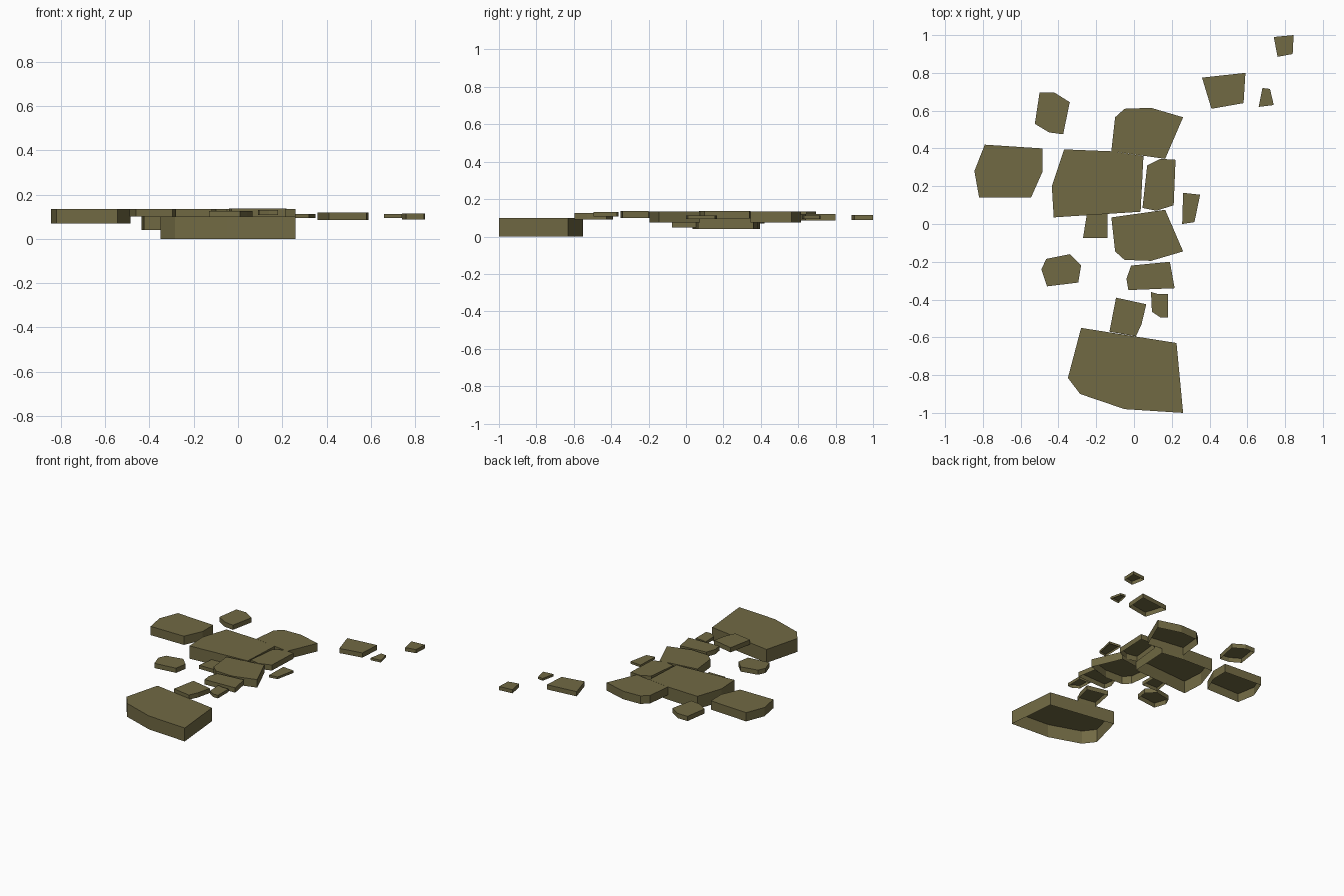
import bpy, bmesh

mat = bpy.data.materials.new("olive_stone")
mat.diffuse_color = (0.165, 0.143, 0.057, 1)


def slab(name, z0, z1, outline):
    """Extruded outline: side walls and a flat top, open underneath."""
    area = sum(a[0] * b[1] - b[0] * a[1]
               for a, b in zip(outline, outline[1:] + outline[:1]))
    if area < 0:
        outline = outline[::-1]
    bm = bmesh.new()
    low = [bm.verts.new((x, y, z0)) for x, y in outline]
    top = [bm.verts.new((x, y, z1)) for x, y in outline]
    bm.faces.new(top)
    n = len(outline)
    for i in range(n):
        j = (i + 1) % n
        bm.faces.new((low[i], low[j], top[j], top[i]))
    me = bpy.data.meshes.new(name)
    bm.to_mesh(me)
    bm.free()
    me.materials.append(mat)
    bpy.context.collection.objects.link(bpy.data.objects.new(name, me))


# Large front slab with the stone resting against it
slab("front_slab", 0.0, 0.1, [(-.28, -.55), (.225, -.63), (.26, -1), (-.05, -.98), (-.285, -.9), (-.35, -.815)])
slab("front_step", 0.09, 0.125, [(-.095, -.39), (.065, -.425), (.04, -.53), (.01, -.595), (-.13, -.57)])
slab("front_pebble", 0.107, 0.13, [(.09, -.36), (.125, -.37), (.18, -.37), (.18, -.495), (.14, -.495), (.095, -.465)])
slab("front_plate", 0.1, 0.136, [(-.015, -.22), (.19, -.2), (.215, -.34), (-.03, -.35), (-.04, -.29)])

# Central slab and the pair of slabs mirrored either side of it
slab("central_slab", 0.04, 0.135, [(-.37, .395), (-.12, .385), (.05, .36), (.035, .065), (-.425, .035), (-.435, .2)])
wing = [(-.12, .385), (-.1, .565), (-.05, .61), (.09, .615), (.26, .565), (.165, .345)]
slab("back_wing", 0.075, 0.135, wing)
slab("front_wing", 0.075, 0.135, [(x, .42 - y) for x, y in wing])
slab("inner_plate", 0.096, 0.137, [(.07, .31), (.14, .345), (.22, .34), (.21, .1), (.12, .07), (.045, .085)])
slab("low_pebble", 0.048, 0.075, [(-.25, .05), (-.14, .055), (-.14, -.075), (-.27, -.075)])
slab("right_pebble", 0.095, 0.112, [(.26, .165), (.35, .155), (.32, .01), (.255, 0)])

# Left stones
slab("left_slab", 0.07, 0.135, [(-.79, .42), (-.485, .4), (-.485, .275), (-.545, .14), (-.82, .14), (-.845, .28)])
slab("left_back_stone", 0.1, 0.135, [(-.5, .695), (-.42, .695), (-.34, .645), (-.375, .475), (-.45, .485), (-.525, .53)])
slab("left_front_stone", 0.1, 0.135, [(-.465, -.185), (-.34, -.16), (-.28, -.22), (-.295, -.31), (-.46, -.33), (-.49, -.24)])

# Far right stones
slab("far_plate", 0.085, 0.12, [(.36, .775), (.59, .8), (.58, .64), (.41, .61)])
slab("far_pebble", 0.095, 0.112, [(.68, .72), (.72, .715), (.74, .63), (.66, .62)])
slab("far_corner_stone", 0.088, 0.115, [(.74, .99), (.845, 1), (.84, .9), (.76, .885)])
